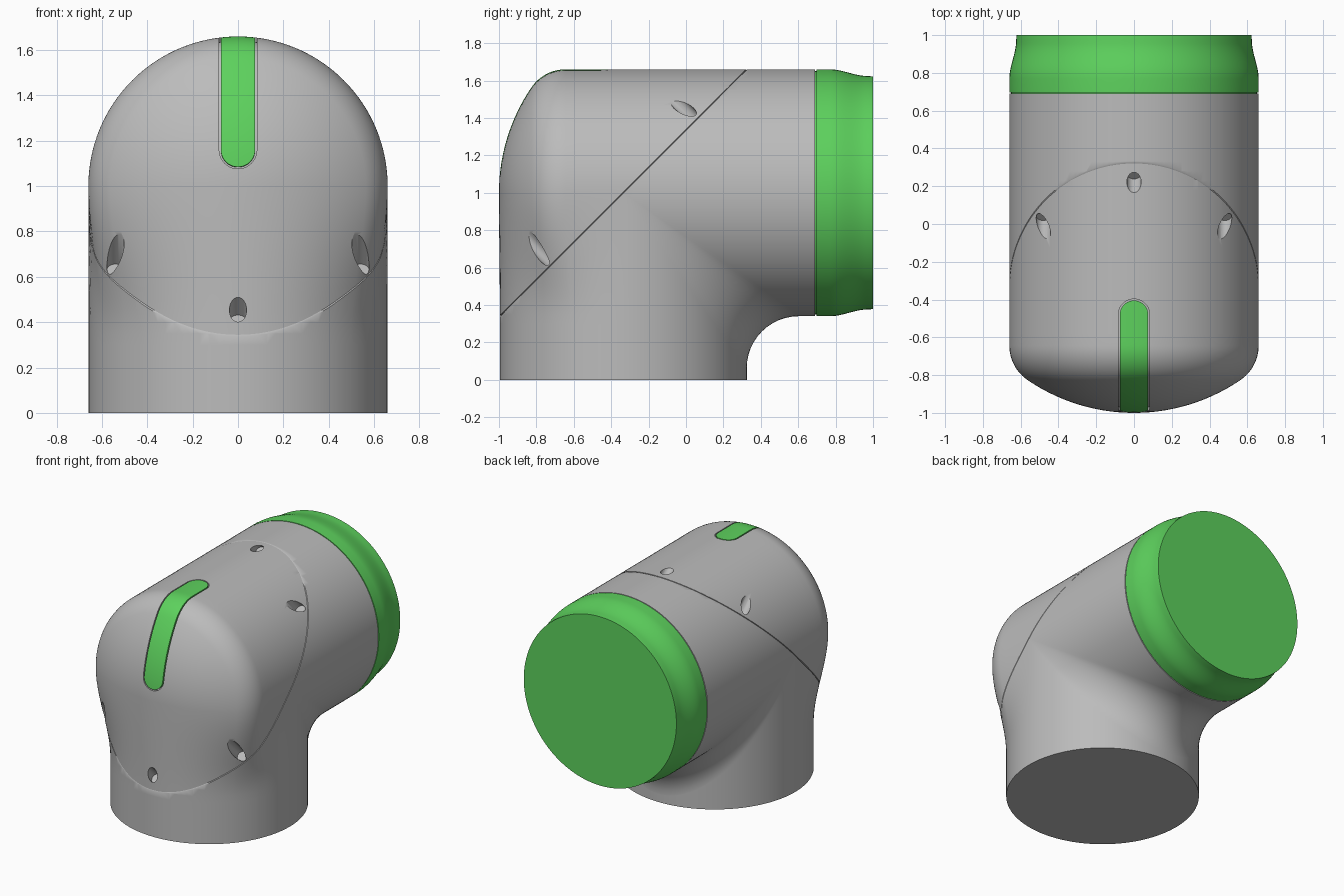
import bpy, bmesh
from math import sin, cos, pi, sqrt
from mathutils import Vector

if "Cube" in bpy.data.objects:
    bpy.data.objects.remove(bpy.data.objects["Cube"], do_unlink=True)

R = 0.66                  # tube radius
YC = -0.335               # axis of the upright tube
Y_END = 0.69              # where the level tube meets the end ring
FIL, PHI = 0.22, 0.5993   # rim fillet radius and dome half angle
L1, L2 = 0.309, FIL * (pi / 2 - PHI)
N = 64
HUB = Vector((0, YC, 1))


def material(name, color):
    m = bpy.data.materials.new(name)
    m.use_nodes = True
    m.diffuse_color = color
    m.node_tree.nodes["Principled BSDF"].inputs["Base Color"].default_value = color
    return m


GREY = material("grey", (0.50, 0.50, 0.50, 1))
GREEN = material("green", (0.11, 0.64, 0.11, 1))


def grid(bm, rows, closed=False):
    vs = [[bm.verts.new(p) for p in row] for row in rows]
    for a, b in zip(vs, vs[1:]):
        for i in range(len(a) if closed else len(a) - 1):
            j = (i + 1) % len(a)
            bm.faces.new((a[i], a[j], b[j], b[i]))


def clean(bm):
    bmesh.ops.remove_doubles(bm, verts=bm.verts[:], dist=1e-5)
    bmesh.ops.holes_fill(bm, edges=bm.edges[:], sides=0)
    bmesh.ops.recalc_face_normals(bm, faces=bm.faces[:])


def finish(bm, name, mat):
    mesh = bpy.data.meshes.new(name)
    bm.to_mesh(mesh)
    bm.free()
    mesh.materials.append(mat)
    ob = bpy.data.objects.new(name, mesh)
    bpy.context.collection.objects.link(ob)
    return ob


def activate(ob):
    bpy.ops.object.select_all(action='DESELECT')
    ob.select_set(True)
    bpy.context.view_layer.objects.active = ob


def cut(ob, cutter):
    cutter.hide_render = True
    mod = ob.modifiers.new("cut", 'BOOLEAN')
    mod.operation, mod.solver, mod.object = 'DIFFERENCE', 'EXACT', cutter
    activate(ob)
    bpy.ops.object.modifier_apply(modifier=mod.name)
    bpy.data.objects.remove(cutter, do_unlink=True)


def smooth(ob):
    activate(ob)
    bpy.ops.object.shade_smooth_by_angle(angle=0.6)


def profile(s, off=0.0):
    """Radius and y at arc length s: straight tube, rim fillet, dome."""
    if s <= L1:
        return R + off, YC - s
    if s <= L1 + L2:
        a = pi / 2 - (s - L1) / FIL
        return R - FIL + (FIL + off) * sin(a), YC - L1 - (FIL + off) * cos(a)
    a = PHI - (s - L1 - L2)
    return (1 + off) * sin(a), -(1 + off) * cos(a)


def body():
    bm = bmesh.new()
    nose = [profile(L1 * i / 5) for i in range(5)]
    nose += [profile(L1 + L2 * i / 12) for i in range(12)]
    nose += [profile(L1 + L2 + PHI * i / 14) for i in range(15)]
    steps = 20

    # Upper half of the level tube with its domed front
    tube = [(R, Y_END + (YC - Y_END) * i / steps) for i in range(steps)]
    grid(bm, [[(r * cos(pi * k / N), y, 1 + r * sin(pi * k / N)) for k in range(N + 1)]
              for r, y in tube + nose])

    # Front lower shell, easing from the upright tube into the dome outline
    outline = [Vector((r, y, 0)) for r, y in nose]
    outline += [Vector((-p.x, p.y, 0)) for p in reversed(outline[:-1])]
    rows = []
    for i in range(steps + 1):
        z = i / steps
        t = min(1, max(0, (z - 0.34) / 0.66))
        t = t * t * (3 - 2 * t)
        row = []
        for p in outline:
            axis = Vector((0, YC, 0))
            q = axis + (p - axis).normalized() * R
            q = q.lerp(p, t)
            row.append((q.x, q.y, z))
        rows.append(row)
    grid(bm, rows)

    # Inner side: upright tube, elbow fillet, underside of the level tube
    rows = []
    for k in range(N + 1):
        a = pi * k / N - pi / 2
        x, w = R * sin(a), R * cos(a)
        f = 0.42 * w
        y0, z0 = YC + w + f, 1 - w - f
        row = [(x, YC + w, z0 * i / steps) for i in range(steps)]
        row += [(x, y0 - f * cos(pi * i / 24), z0 + f * sin(pi * i / 24)) for i in range(12)]
        row += [(x, y0 + (Y_END - y0) * i / steps, 1 - w) for i in range(steps + 1)]
        rows.append(row)
    grid(bm, rows)
    clean(bm)

    # Slanted seam groove between the corner cover and the elbow
    slant = Vector((0, -1, 1)).normalized()
    for d in (-0.003, 0.003, 0):
        res = bmesh.ops.bisect_plane(bm, geom=bm.verts[:] + bm.edges[:] + bm.faces[:],
                                     dist=1e-6, plane_co=HUB + slant * d, plane_no=slant)
    for v in res["geom_cut"]:
        if isinstance(v, bmesh.types.BMVert):
            v.co -= (v.co - HUB).normalized() * 0.006
    return finish(bm, "elbow_body", GREY)


def ribbon(name, grow, low, high):
    """Round-ended strip wrapped over the nose."""
    half = 0.075 + grow
    s0, s1 = 0.07 - grow, L1 + L2 + PHI - 0.085 + grow
    ends = [half * (1 - cos(pi * k / 20)) for k in range(11)]
    mid = [s0 + half + (s1 - s0 - 2 * half) * k / 40 for k in range(1, 40)]
    rows = []
    for s in [s0 + e for e in ends] + mid + [s1 - e for e in reversed(ends)]:
        e = min(s - s0, s1 - s, half)
        h = sqrt(max(0, half ** 2 - (half - e) ** 2))

        def point(u, off):
            x = h * u
            r, y = profile(s, off)
            if s > L1 + L2:
                c = sqrt(1 - x * x)
                return (x, y * c, 1 + r * c)
            return (x, y, 1 + sqrt(r * r - x * x))
        us = [i / 4 for i in range(-4, 5)]
        rows.append([point(u, high) for u in us] + [point(u, low) for u in reversed(us)])
    bm = bmesh.new()
    grid(bm, rows, closed=True)
    clean(bm)
    return finish(bm, name, GREEN if low < -0.02 else GREY)


def hole_cutter(x, along):
    """Bolt hole square to the slanted seam."""
    slant, up = Vector((0, -1, 1)).normalized(), Vector((0, 1, 1)).normalized()
    bm = bmesh.new()
    bmesh.ops.create_cone(bm, cap_ends=True, segments=32, radius1=0.038, radius2=0.038, depth=0.4)
    turn = Vector((0, 0, 1)).rotation_difference(slant).to_matrix()
    for v in bm.verts:
        v.co = turn @ v.co + HUB + slant * 0.21 + up * along + Vector((x, 0, 0))
    return finish(bm, "hole_cutter", GREY)


elbow = body()
cut(elbow, ribbon("slot_cutter", 0.008, -0.02, 0.03))
for x, along in ((0, -0.852), (0, 0.859), (0.54, -0.534), (-0.54, -0.534),
                 (0.48, 0.548), (-0.48, 0.548)):
    cut(elbow, hole_cutter(x, along))
smooth(elbow)

# Inlaid strip over the nose
smooth(ribbon("nose_strip", 0, -0.03, 0.0))

# End ring with a tapered lip and closed face
ring = [(0, 0.685), (0.65, 0.685), (0.65, 0.697), (R, 0.697), (R, 0.77)]
for i in range(1, 13):
    t = i / 12
    ring.append((R - 0.036 * t * t * (3 - 2 * t), 0.77 + 0.2 * t))
ring += [(0.622, 1.0), (0, 1.0)]
bm = bmesh.new()
grid(bm, [[(r * cos(pi * k / N), y, 1 + r * sin(pi * k / N)) for k in range(2 * N)]
          for r, y in ring], closed=True)
clean(bm)
smooth(finish(bm, "end_ring", GREEN))
